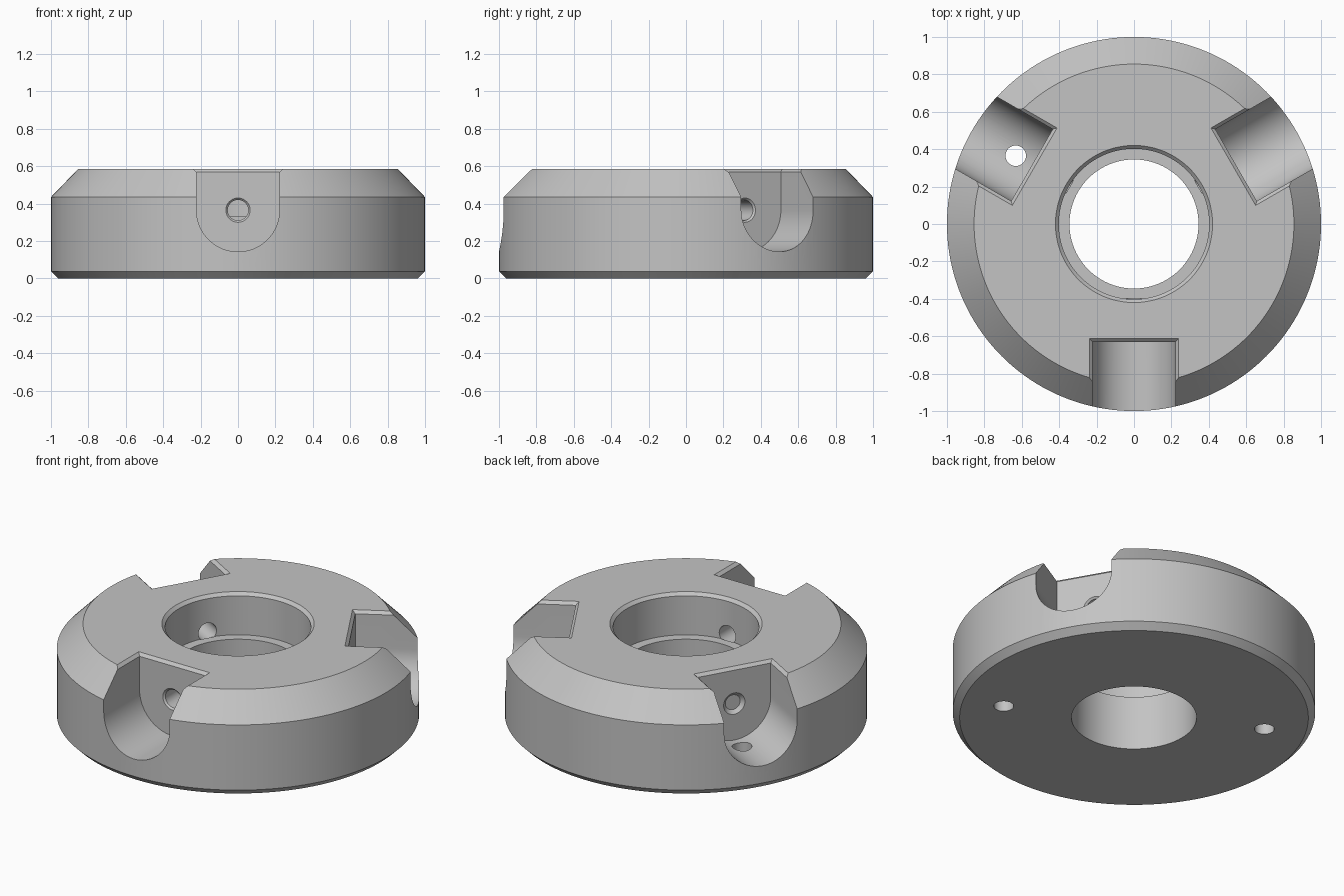
import bpy, bmesh, math
from mathutils import Matrix, Vector

cube = bpy.data.objects.get("Cube")
if cube:
    bpy.data.objects.remove(cube, do_unlink=True)

TOP = 0.585          # height of the collar
HOLE_Z = 0.365       # height of the radial holes
POCKET_R = 0.222     # half width of a pocket
POCKET_BACK = 0.63   # distance of the pocket wall from the axis
PIN_R = 0.055

steel = bpy.data.materials.new("machined steel grey")
steel.use_nodes = True
GREY = (0.55, 0.55, 0.55, 1)
steel.diffuse_color = GREY
steel.node_tree.nodes["Principled BSDF"].inputs["Base Color"].default_value = GREY


def make_object(name, bm):
    bmesh.ops.recalc_face_normals(bm, faces=bm.faces)
    mesh = bpy.data.meshes.new(name)
    bm.to_mesh(mesh)
    bm.free()
    mesh.materials.append(steel)
    obj = bpy.data.objects.new(name, mesh)
    bpy.context.collection.objects.link(obj)
    return obj


def lathe(name, profile, steps=160):
    """Revolve a closed (radius, z) profile around z."""
    bm = bmesh.new()
    verts = [bm.verts.new((r, 0, z)) for r, z in profile]
    edges = [bm.edges.new((v, verts[i - 1])) for i, v in enumerate(verts)]
    bmesh.ops.spin(bm, geom=verts + edges, cent=(0, 0, 0), axis=(0, 0, 1),
                   angle=math.tau, steps=steps, use_merge=False)
    bmesh.ops.remove_doubles(bm, verts=bm.verts, dist=1e-5)
    return make_object(name, bm)


def loft(name, first, second):
    """Solid between two matching loops of points."""
    bm = bmesh.new()
    a = [bm.verts.new(p) for p in first]
    b = [bm.verts.new(p) for p in second]
    bm.faces.new(a)
    bm.faces.new(b)
    for i in range(len(a)):
        bm.faces.new((a[i - 1], a[i], b[i], b[i - 1]))
    return make_object(name, bm)


def ring(radius, y, count=40):
    """Circle around the radial hole axis."""
    return [Vector((radius * math.cos(math.tau * i / count), y,
                    HOLE_Z + radius * math.sin(math.tau * i / count)))
            for i in range(count)]


def u_shape(y, count=40):
    """Round-bottomed pocket outline, open past the top."""
    arc = [Vector((POCKET_R * math.cos(math.pi * (1 + i / count)), y,
                   HOLE_Z + POCKET_R * math.sin(math.pi * (1 + i / count))))
           for i in range(count + 1)]
    return arc + [Vector((POCKET_R, y, TOP + 0.2)), Vector((-POCKET_R, y, TOP + 0.2))]


def bevel_rect(offset):
    """Outline of the pocket's top bevel, offset up and outwards alike."""
    w, back, z = POCKET_R + offset, offset - POCKET_BACK, TOP - 0.017 + offset
    return [(-w, -1.2, z), (w, -1.2, z), (w, back, z), (-w, back, z)]


def pin_cutter(angle, z0, z1):
    """Vertical hole on the pocket circle."""
    loops = [[Vector((0.73 * math.cos(angle) + PIN_R * math.cos(math.tau * i / 40),
                      0.73 * math.sin(angle) + PIN_R * math.sin(math.tau * i / 40), z))
              for i in range(40)] for z in (z0, z1)]
    return loft("pin_hole_cutter", *loops)


# Collar with bevelled rims and a stepped bore
collar = lathe("collar", [(0.345, 0), (0.962, 0), (1, 0.038), (1, 0.435),
                          (0.855, TOP), (0.42, TOP), (0.402, TOP - 0.018),
                          (0.402, 0.33), (0.345, 0.33)])

# Three pockets, each with a bevelled top edge and a countersunk radial hole
cutters = []
for turn in range(3):
    parts = [
        loft("pocket_cutter", u_shape(-1.2), u_shape(-POCKET_BACK)),
        loft("pocket_bevel_cutter", bevel_rect(-0.02), bevel_rect(0.05)),
        loft("radial_hole_cutter", ring(PIN_R, -0.7), ring(PIN_R, -0.397)),
        loft("countersink_cutter", ring(PIN_R + 0.02, -0.64), ring(PIN_R - 0.01, -0.61)),
    ]
    for part in parts:
        part.data.transform(Matrix.Rotation(turn * math.tau / 3, 4, "Z"))
    cutters += parts

# Through hole in the back pocket and a blind hole opposite it
cutters.append(pin_cutter(math.radians(150), -0.1, 0.4))
cutters.append(pin_cutter(math.radians(-30), -0.1, 0.25))

# Cut, then drop the cutters
bpy.ops.object.select_all(action="DESELECT")
bpy.context.view_layer.objects.active = collar
collar.select_set(True)
for cutter in cutters:
    cutter.hide_render = True
    mod = collar.modifiers.new("cut", "BOOLEAN")
    mod.operation = "DIFFERENCE"
    mod.solver = "EXACT"
    mod.object = cutter
    bpy.ops.object.modifier_apply(modifier=mod.name)
for cutter in cutters:
    bpy.data.objects.remove(cutter, do_unlink=True)

# One material, crisp edges
collar.data.materials.clear()
collar.data.materials.append(steel)
bpy.ops.object.shade_smooth_by_angle(angle=math.radians(25))
